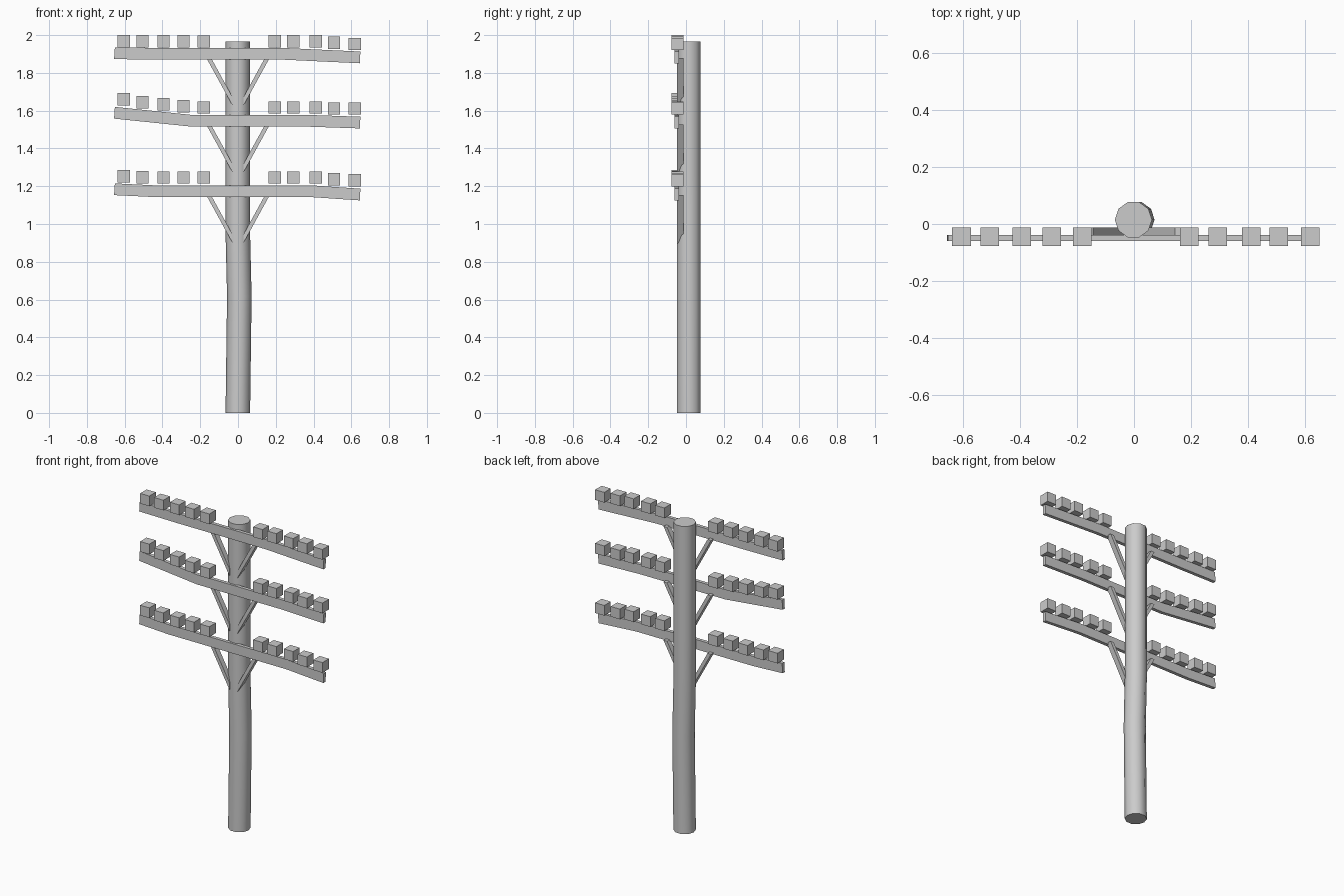
import bpy, bmesh
from math import pi, cos, sin
from mathutils import Vector

if "Cube" in bpy.data.objects:
    bpy.data.objects.remove(bpy.data.objects["Cube"])


def make_object(name, bm):
    bmesh.ops.recalc_face_normals(bm, faces=bm.faces)
    mesh = bpy.data.meshes.new(name)
    bm.to_mesh(mesh)
    bm.free()
    obj = bpy.data.objects.new(name, mesh)
    bpy.context.collection.objects.link(obj)
    return obj


def slab(name, outline, y0, y1):
    """Extrude an (x, z) outline from y0 to y1."""
    bm = bmesh.new()
    a = [bm.verts.new((x, y0, z)) for x, z in outline]
    b = [bm.verts.new((x, y1, z)) for x, z in outline]
    n = len(a)
    bm.faces.new(a)
    bm.faces.new(b[::-1])
    for i in range(n):
        j = (i + 1) % n
        bm.faces.new((a[i], b[i], b[j], a[j]))
    return make_object(name, bm)


# Pole: slightly crooked stack of ten-sided rings (x offset, z)
SIDES, RADIUS, POLE_Y = 10, 0.065, 0.015
bm = bmesh.new()
rings = []
for cx, z in [(-0.001, 0), (0.007, 0.62), (-0.001, 0.95), (-0.002, 1.27), (-0.002, 1.965)]:
    rings.append([bm.verts.new((cx + RADIUS * cos(2 * pi * i / SIDES),
                                POLE_Y + RADIUS * sin(2 * pi * i / SIDES), z))
                  for i in range(SIDES)])
for lo, hi in zip(rings, rings[1:]):
    for i in range(SIDES):
        j = (i + 1) % SIDES
        bm.faces.new((lo[i], lo[j], hi[j], hi[i]))
bm.faces.new(rings[0][::-1])
bm.faces.new(rings[-1])
pole = make_object("pole", bm)
bpy.context.view_layer.objects.active = pole
pole.select_set(True)
bpy.ops.object.shade_smooth_by_angle(angle=pi / 4)

# Levels: sagging arm top line (x, z), insulator centre heights left to right
BLOCK_X = [-0.605, -0.506, -0.394, -0.289, -0.181, 0.194, 0.293, 0.411, 0.508, 0.618]
LEVELS = {
    "upper": ([(-0.652, 1.935), (-0.4, 1.932), (0.24, 1.932), (0.648, 1.913)],
              [1.967, 1.967, 1.967, 1.967, 1.966, 1.967, 1.967, 1.967, 1.96, 1.953]),
    "middle": ([(-0.652, 1.62), (-0.25, 1.578), (0.35, 1.578), (0.648, 1.568)],
               [1.66, 1.645, 1.634, 1.624, 1.617, 1.617, 1.617, 1.617, 1.612, 1.611]),
    "lower": ([(-0.652, 1.215), (-0.45, 1.205), (0.38, 1.205), (0.648, 1.187)],
              [1.253, 1.247, 1.246, 1.246, 1.246, 1.246, 1.246, 1.246, 1.237, 1.231]),
}
for level, (top, heights) in LEVELS.items():
    # Cross arm
    under = [(x - 0.004 if x < -0.6 else x - 0.003 if x > 0.6 else x, z - 0.062)
             for x, z in reversed(top)]
    slab(level + "_cross_arm", top + under, -0.06, -0.038)

    # Pair of diagonal braces running from the pole to the arm
    base = top[1][1] - 0.062
    for side, s in (("left", -1), ("right", 1)):
        outline = [(0.143, base + 0.01), (0.168, base + 0.01),
                   (0.028, base - 0.245), (0.028, base - 0.2)]
        slab(f"{level}_{side}_brace", [(s * x, z) for x, z in outline], -0.047, -0.013)

    # Insulator blocks along the arm
    bm = bmesh.new()
    for x, z in zip(BLOCK_X, heights):
        cube = bmesh.ops.create_cube(bm, size=0.065)
        bmesh.ops.translate(bm, verts=cube["verts"], vec=Vector((x, -0.0445, z)))
    make_object(level + "_insulators", bm)
